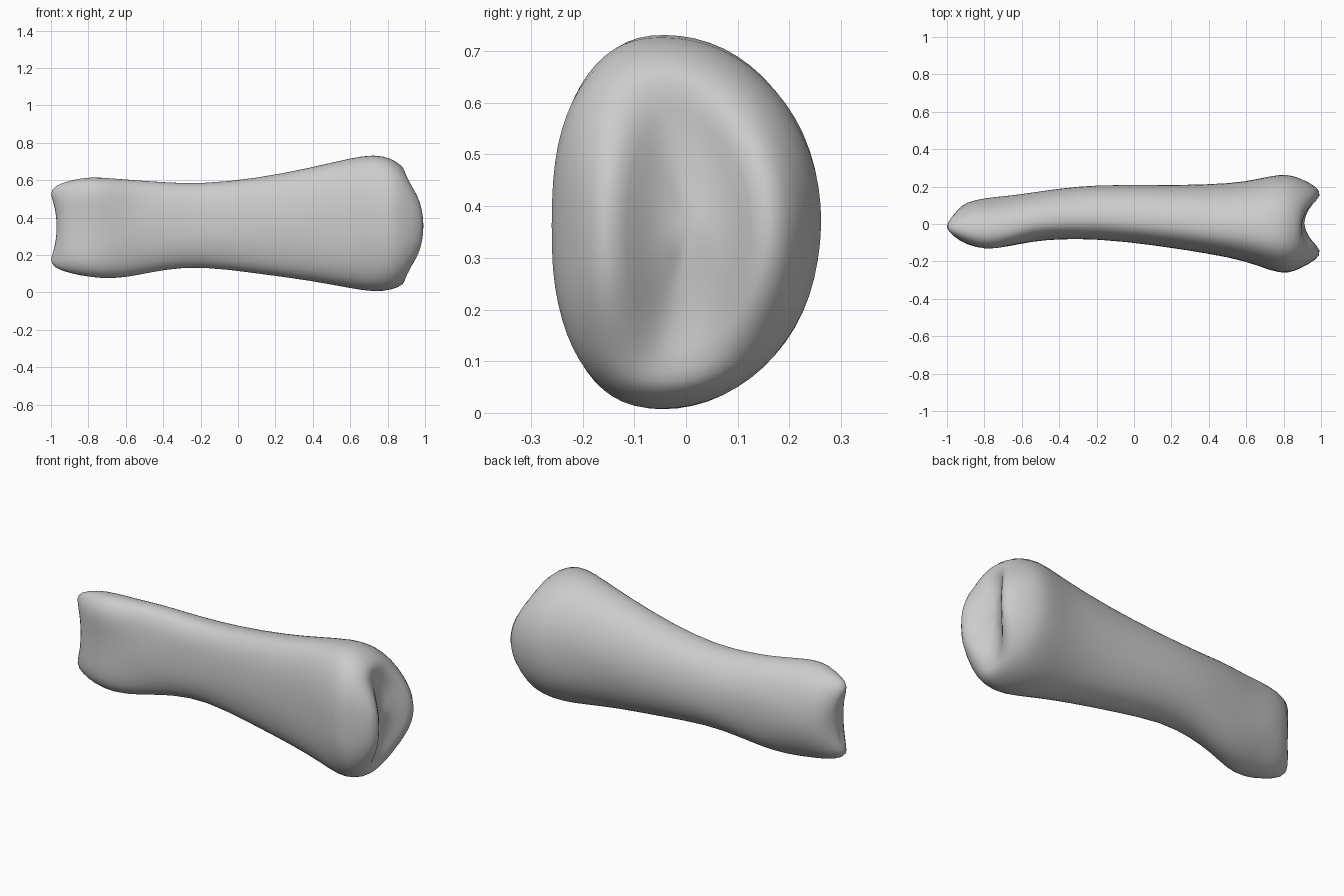
import bpy, bmesh, math
from mathutils import Vector, noise

cube = bpy.data.objects.get("Cube")
if cube:
    bpy.data.objects.remove(cube)

SEGMENTS = 32

# Shaft outline in hundredths: x, front, back, bottom, top
SHAFT = [
    (-90, -13, 12, 10, 60),
    (-79, -17, 14, 8, 62),
    (-67, -14, 15, 7, 61),
    (-54, -9, 17, 9, 60),
    (-40, -8, 19, 12, 59),
    (-20, -8, 21, 14, 58),
    (10, -11, 21, 10, 61),
    (40, -16, 21, 6, 67),
    (60, -20, 23, 2, 72),
    (73, -25, 26, 0, 74),
    (82, -27, 27, 1, 72),
    (89, -24, 25, 4, 67),
]

# Joint surfaces: x, width factor, height factor, saddle bend
SMALL_JOINT = [(-0.97, 0.1, 0.4, 0), (-0.99, 0.3, 0.7, 0.02), (-0.965, 0.65, 0.88, 0.02)]
LARGE_JOINT = [(0.938, 0.8, 0.88, 0.045), (0.95, 0.6, 0.75, 0.055),
               (0.92, 0.4, 0.6, 0.03), (0.91, 0.2, 0.3, 0.01)]


def flatten(value, exponent):
    return math.copysign(abs(value) ** exponent, value)


def add_ring(bm, x, front, back, bottom, top, bend=0):
    """Cross-section with a flattened front, a rounded back and a crest nearer the front."""
    crest = front + (back - front) * 0.4
    middle = (bottom + top) / 2
    groove = 0.035 * max(0, 1 - ((x + 0.8) / 0.2) ** 2)
    ring = []
    for i in range(SEGMENTS):
        angle = 2 * math.pi * i / SEGMENTS
        across, up = math.cos(angle), math.sin(angle)
        fullness = 0.85 if across < 0 else 0.98
        reach = back - crest if across > 0 else crest - front
        y = crest + flatten(across, fullness) * reach
        y += groove * max(0, -across) ** 6
        z = middle + flatten(up, fullness) * (top - bottom) / 2
        ring.append(bm.verts.new((x + bend * math.cos(2 * angle), y, z)))
    return ring


def add_joint_ring(bm, section, x, width, height, bend):
    """Copy of an end section, shrunk about its middle and bent into a saddle."""
    front, back, bottom, top = section[1:]
    y, z = (front + back) / 2, (bottom + top) / 2
    half_y, half_z = width * (back - front) / 2, height * (top - bottom) / 2
    return add_ring(bm, x, y - half_y, y + half_y, z - half_z, z + half_z, bend)


# Bone: small joint, shaft and large joint lofted in one skin
bm = bmesh.new()
shaft = [[value / 100 for value in section] for section in SHAFT]
rings = [add_joint_ring(bm, shaft[0], *joint) for joint in SMALL_JOINT]
rings += [add_ring(bm, *section) for section in shaft]
rings += [add_joint_ring(bm, shaft[-1], *joint) for joint in LARGE_JOINT]

for ring, following in zip(rings, rings[1:]):
    for i in range(SEGMENTS):
        bm.faces.new((ring[i - 1], ring[i], following[i], following[i - 1]))

# Middle of each joint surface
for ring in (rings[0], rings[-1]):
    centre = sum((v.co for v in ring), Vector()) / SEGMENTS
    tip = bm.verts.new(centre)
    for i in range(SEGMENTS):
        bm.faces.new((ring[i - 1], ring[i], tip))

# Slight natural unevenness
for v in bm.verts:
    v.co.y += 0.006 * noise.noise(v.co * 6)
bmesh.ops.recalc_face_normals(bm, faces=bm.faces)

mesh = bpy.data.meshes.new("finger_bone")
bm.to_mesh(mesh)
bm.free()
bone = bpy.data.objects.new("finger_bone", mesh)
bpy.context.collection.objects.link(bone)

# Plain grey material
grey = bpy.data.materials.new("bone_grey")
grey.use_nodes = True
colour = (0.6, 0.6, 0.6, 1)
grey.diffuse_color = colour
grey.node_tree.nodes["Principled BSDF"].inputs["Base Color"].default_value = colour
mesh.materials.append(grey)

# Smooth skin
for face in mesh.polygons:
    face.use_smooth = True
skin = bone.modifiers.new("smooth_skin", 'SUBSURF')
skin.levels = skin.render_levels = 1
